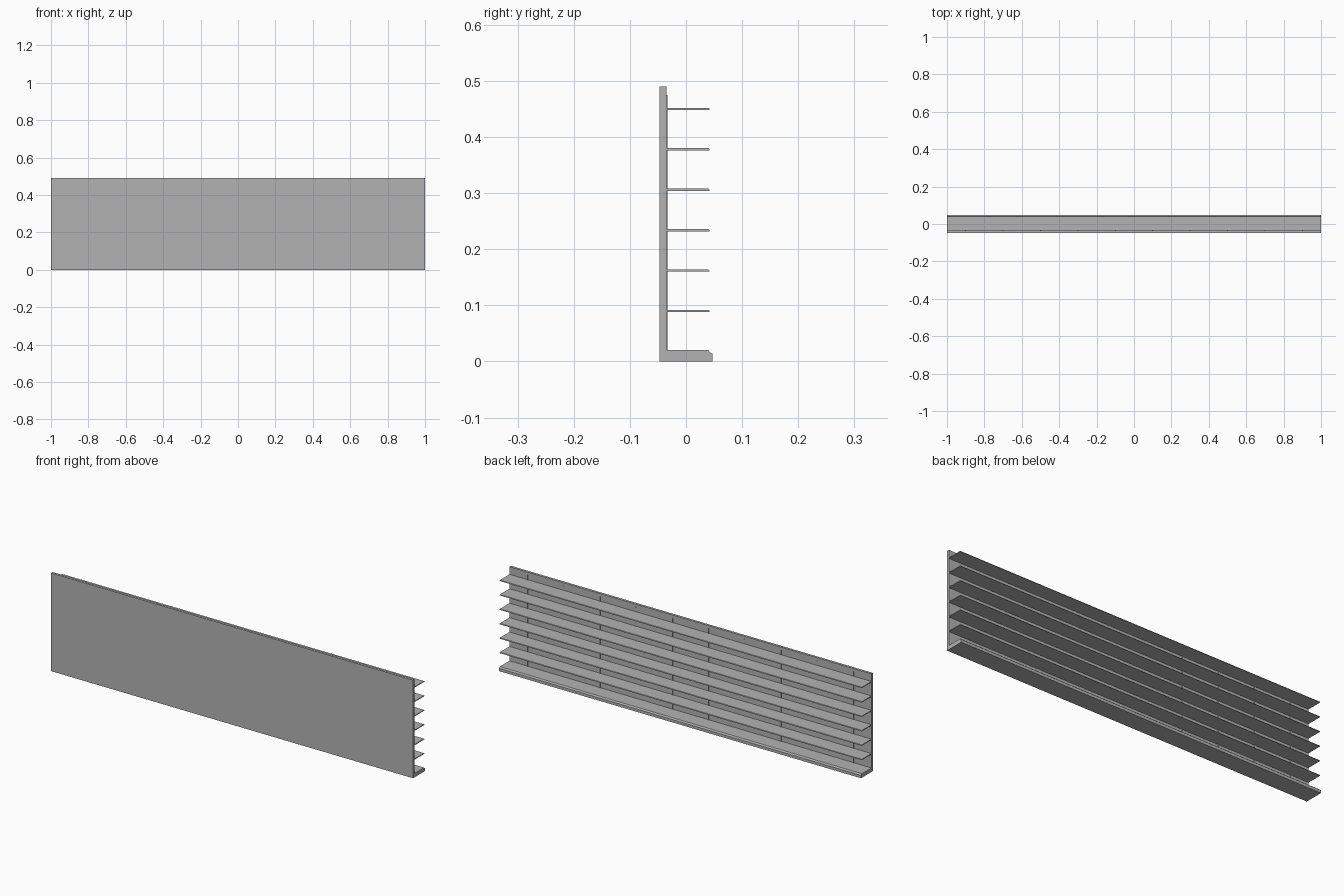
import bpy

cube = bpy.data.objects.get("Cube")
if cube:
    bpy.data.objects.remove(cube, do_unlink=True)

# Single painted-metal grey
grey = bpy.data.materials.new("metal_grey")
grey.use_nodes = True
GREY = (0.45, 0.45, 0.45, 1)
grey.diffuse_color = GREY
grey.node_tree.nodes["Principled BSDF"].inputs["Base Color"].default_value = GREY


def extrude(name, profile, width=2.0, x=0.0):
    """Extrude a closed (y, z) profile along x, centred on x."""
    n = len(profile)
    verts = [(x + s * width / 2, y, z) for s in (-1, 1) for y, z in profile]
    faces = [list(range(n))[::-1], list(range(n, 2 * n))]
    faces += [(i, (i + 1) % n, (i + 1) % n + n, i + n) for i in range(n)]
    mesh = bpy.data.meshes.new(name)
    mesh.from_pydata(verts, [], faces)
    mesh.materials.append(grey)
    obj = bpy.data.objects.new(name, mesh)
    bpy.context.collection.objects.link(obj)
    return obj


def rect(y0, y1, z0, z1):
    return [(y0, z0), (y1, z0), (y1, z1), (y0, z1)]


BACK, FACE = -0.047, -0.035

# Panel and plinth with a stepped, chamfered lip
extrude("back_panel", rect(BACK, FACE, 0, 0.49))
extrude("base_plinth", [(FACE, 0), (0.047, 0), (0.047, 0.014),
                        (0.044, 0.015), (0.040, 0.020), (FACE, 0.020)])

# Thin shelves with a chamfered leading edge
for i in range(6):
    top = 0.092 + i * 0.072
    extrude(f"shelf_{i + 1}", [(FACE, top - 0.004), (0.042, top - 0.004),
                               (0.042, top - 0.002), (0.040, top), (FACE, top)])

# Narrow slotted uprights that carry the shelves
for i in range(10):
    extrude(f"upright_{i + 1}", rect(-0.037, -0.033, 0.015, 0.475),
            width=0.005, x=-0.9 + i * 0.2)
